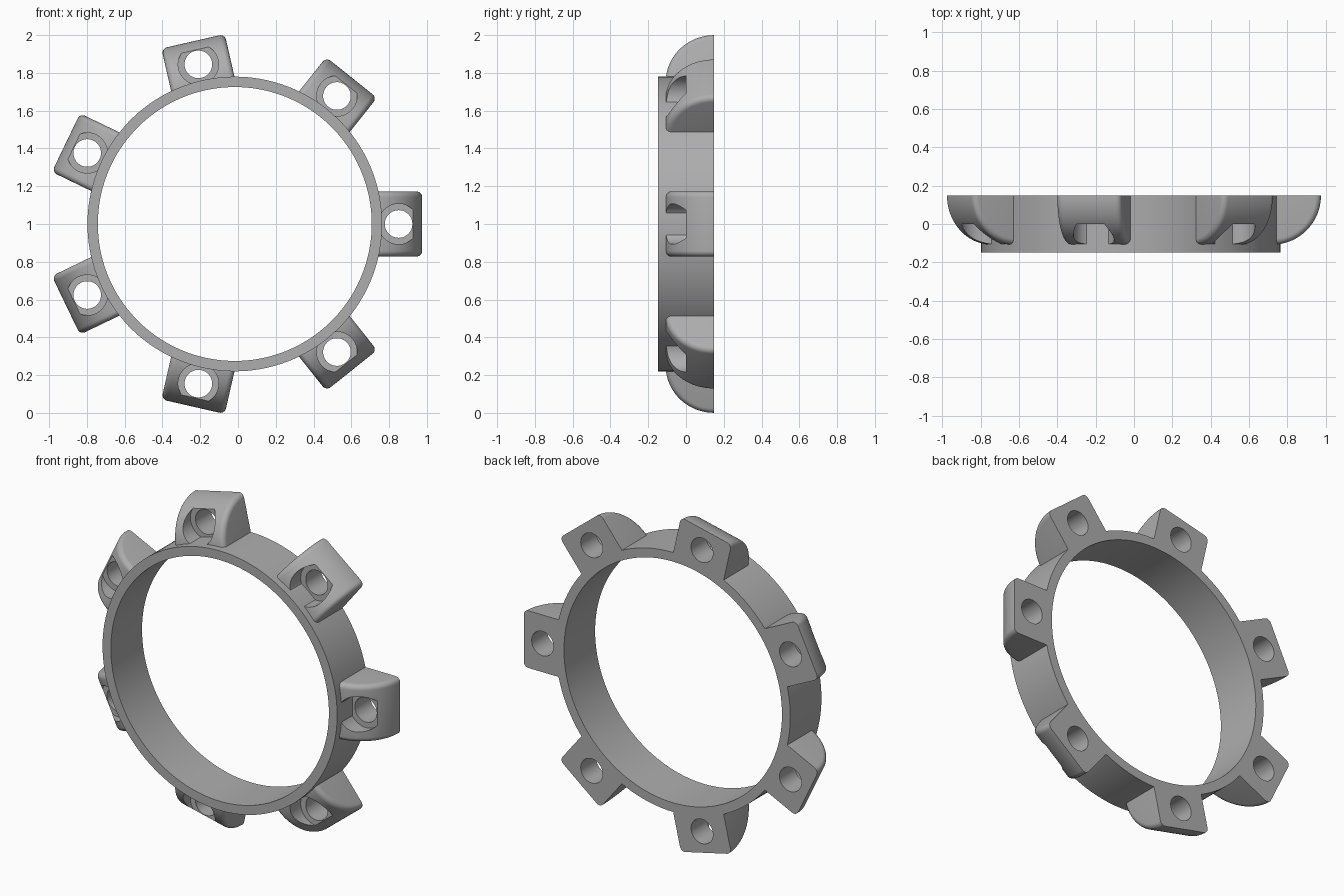
import bpy, bmesh, math
from mathutils import Matrix, Vector

LUGS = 7
SIDES = 140
CENTRE = Vector((-0.017, 0, 1.0))
RING_OUT, RING_IN = 0.78, 0.725
BACK = 0.148
LUG_OUT, LUG_ARC, LUG_IN = 0.992, 0.256, 0.70
HALF_WIDTH, FILLET = 0.172, 0.03
BORE_AT = 0.867

cube = bpy.data.objects.get("Cube")
if cube:
    bpy.data.objects.remove(cube, do_unlink=True)

metal = bpy.data.materials.new("plain grey")
metal.use_nodes = True
GREY = (0.42, 0.42, 0.42, 1)
metal.diffuse_color = GREY
metal.node_tree.nodes["Principled BSDF"].inputs["Base Color"].default_value = GREY


def make_object(name, bm):
    bmesh.ops.recalc_face_normals(bm, faces=bm.faces)
    mesh = bpy.data.meshes.new(name)
    bm.to_mesh(mesh)
    bm.free()
    mesh.materials.append(metal)
    obj = bpy.data.objects.new(name, mesh)
    bpy.context.collection.objects.link(obj)
    return obj


def cylinder(name, radius, y0, y1, x=0, sides=64):
    bm = bmesh.new()
    place = Matrix.Translation((x, (y0 + y1) / 2, 0)) @ Matrix.Rotation(math.pi / 2, 4, 'X')
    bmesh.ops.create_cone(bm, cap_ends=True, segments=sides, radius1=radius,
                          radius2=radius, depth=y1 - y0, matrix=place)
    return make_object(name, bm)


def activate(obj):
    bpy.ops.object.select_all(action='DESELECT')
    obj.select_set(True)
    bpy.context.view_layer.objects.active = obj


def cut(obj, cutter):
    activate(obj)
    mod = obj.modifiers.new("cut", 'BOOLEAN')
    mod.operation, mod.solver, mod.object = 'DIFFERENCE', 'EXACT', cutter
    bpy.ops.object.modifier_apply(modifier=mod.name)
    bpy.data.objects.remove(cutter, do_unlink=True)


def smooth(obj):
    activate(obj)
    bpy.ops.object.shade_smooth_by_angle(angle=math.radians(30))


# Ring band
ring = cylinder("ring_band", RING_OUT, -BACK, BACK, sides=SIDES)
cut(ring, cylinder("ring_opening", RING_IN, -1, 1, sides=SIDES))
smooth(ring)
ring.location = CENTRE

# Lug body: quarter-round profile extruded across its width
profile = [(LUG_OUT - LUG_ARC + LUG_ARC * math.cos(a), BACK - LUG_ARC * math.sin(a))
           for a in (math.pi / 2 * i / 32 for i in range(33))]
profile += [(LUG_IN, BACK - LUG_ARC), (LUG_IN, BACK)]
bm = bmesh.new()
face = bm.faces.new([bm.verts.new((x, y, -HALF_WIDTH)) for x, y in profile])
extruded = bmesh.ops.extrude_face_region(bm, geom=[face])["geom"]
bmesh.ops.translate(bm, vec=(0, 0, 2 * HALF_WIDTH),
                    verts=[v for v in extruded if isinstance(v, bmesh.types.BMVert)])
bmesh.ops.recalc_face_normals(bm, faces=bm.faces)


def is_inner_back(v):
    return v.co.x < LUG_IN + 0.001 and v.co.y > BACK - 0.001


# Fillet the curved side edges
rim = [e for e in bm.edges
       if abs(e.verts[0].co.z - e.verts[1].co.z) < 0.001
       and not any(is_inner_back(v) for v in e.verts)
       and not all(v.co.y > BACK - 0.001 for v in e.verts)]
bmesh.ops.bevel(bm, geom=rim, offset=FILLET, segments=6, profile=0.5, affect='EDGES')
lug = make_object("lug_1", bm)

# Through hole, counterbore, and seat against the ring
cut(lug, cylinder("bolt_hole", 0.073, -1, 1, x=BORE_AT))
cut(lug, cylinder("counterbore", 0.107, -1, 0, x=BORE_AT))
cut(lug, cylinder("ring_seat", RING_OUT - 0.001, -1, 1, sides=SIDES))
smooth(lug)

# Repeat the lug around the ring
for i in range(LUGS):
    part = lug
    if i:
        part = lug.copy()
        part.name = f"lug_{i + 1}"
        bpy.context.collection.objects.link(part)
    part.location = CENTRE
    part.rotation_euler.y = -2 * math.pi * i / LUGS
